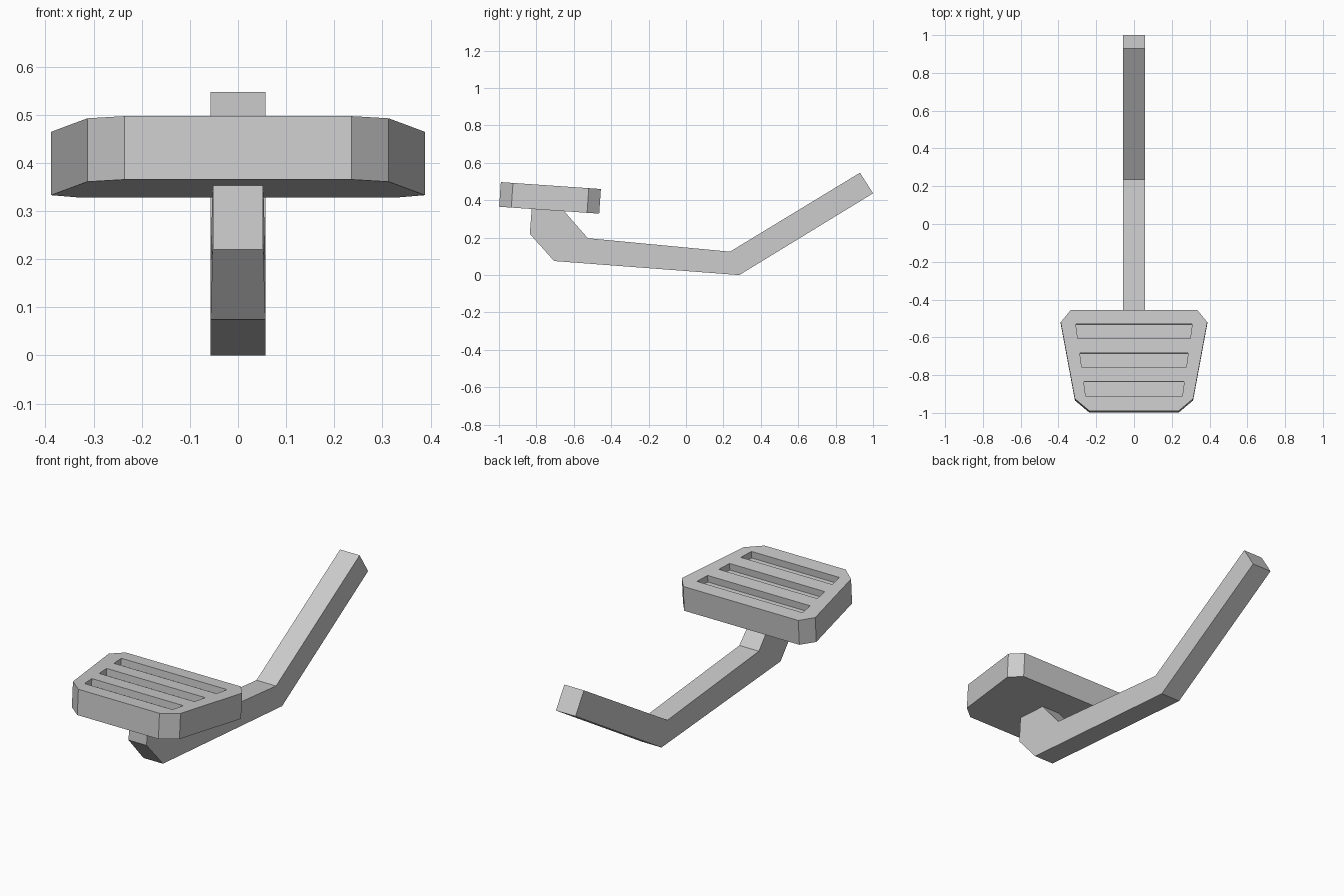
import bpy, bmesh
from mathutils import Vector, Matrix

if "Cube" in bpy.data.objects:
    bpy.data.objects.remove(bpy.data.objects["Cube"])

# One plain grey metal for the whole pedal
GREY = (0.6, 0.6, 0.6, 1)
metal = bpy.data.materials.new("grey metal")
metal.use_nodes = True
metal.diffuse_color = GREY
metal.node_tree.nodes["Principled BSDF"].inputs["Base Color"].default_value = GREY


def prism(name, points, sweep):
    """Extrude a closed outline along a vector."""
    bm = bmesh.new()
    face = bm.faces.new([bm.verts.new(p) for p in points])
    new = bmesh.ops.extrude_face_region(bm, geom=[face], use_keep_orig=True)["geom"]
    bmesh.ops.translate(bm, vec=sweep, verts=[g for g in new if isinstance(g, bmesh.types.BMVert)])
    bmesh.ops.recalc_face_normals(bm, faces=bm.faces)
    mesh = bpy.data.meshes.new(name)
    bm.to_mesh(mesh)
    bm.free()
    mesh.materials.append(metal)
    obj = bpy.data.objects.new(name, mesh)
    bpy.context.collection.objects.link(obj)
    return obj


# Foot pad: a tapered, corner-cut plate tilted down towards the back
SLOPE = -0.069
normal = Vector((0, -SLOPE, 1)).normalized()


def on_pad(half, lift=0):
    """Mirror half an outline (x, y) and lay it on the tilted pad top."""
    outline = half + [(-x, y) for x, y in reversed(half)]
    return [Vector((x, y, 0.497 + SLOPE * (y + 0.99))) + normal * lift for x, y in outline]


pad = prism("foot_pad", on_pad([(0.236, -0.99), (0.313, -0.925), (0.388, -0.52), (0.335, -0.455)]),
            normal * -0.132)

# Three grip grooves sunk into the pad top
for i in range(3):
    y, x = -0.605 - 0.1525 * i, 0.298 - 0.021 * i
    cutter = prism("groove_cutter", on_pad([(x, y), (x + 0.01, y + 0.075)], 0.05), normal * -0.086)
    cutter.hide_render = True
    mod = pad.modifiers.new("groove", 'BOOLEAN')
    mod.operation, mod.solver, mod.object = 'DIFFERENCE', 'EXACT', cutter
    bpy.context.view_layer.objects.active = pad
    bpy.ops.object.modifier_apply(modifier=mod.name)
    bpy.data.objects.remove(cutter)

# Bent lever arm, drawn as a side profile (y, z)
profile = [(-0.823, 0.38), (-0.835, 0.22), (-0.705, 0.075), (0.285, 0.0), (1.0, 0.437),
           (0.93, 0.547), (0.235, 0.125), (-0.525, 0.197), (-0.67, 0.363)]
WIDTH = 0.057
arm = prism("lever_arm", [(-WIDTH, y, z) for y, z in profile], (2 * WIDTH, 0, 0))

# The arm narrows slightly where it meets the pad
for v in arm.data.vertices:
    if v.co.y < -0.6 and v.co.z > 0.2:
        v.co.x *= 0.92
